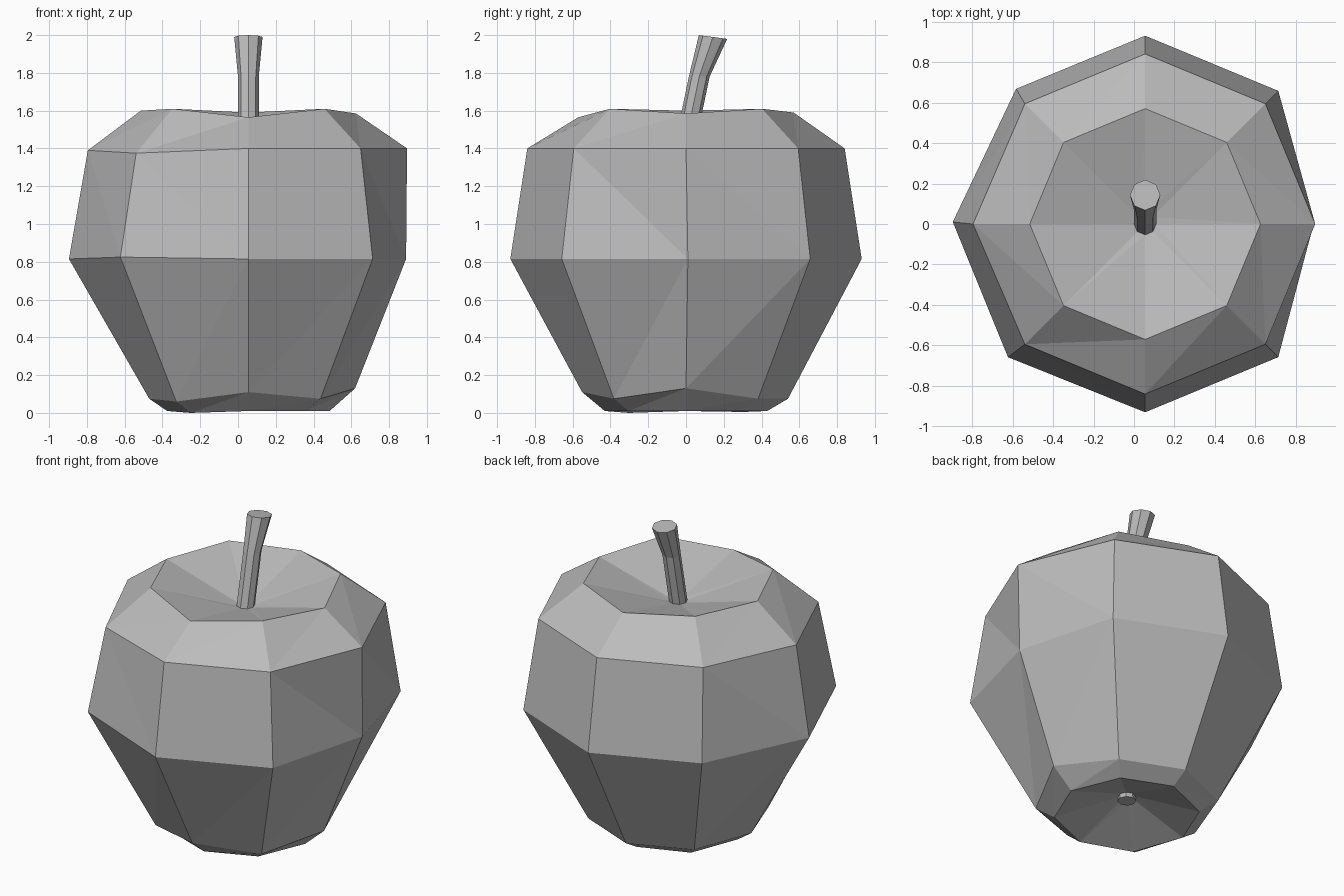
import bpy, bmesh
from math import sin, cos, pi
from mathutils import Vector

if "Cube" in bpy.data.objects:
    bpy.data.objects.remove(bpy.data.objects["Cube"], do_unlink=True)

SIDES = 8
AXIS_X = 0.055
RIGHT, BACK_RIGHT, BACK, BACK_LEFT, LEFT, FRONT_LEFT, FRONT, FRONT_RIGHT = range(SIDES)

grey = bpy.data.materials.new("plain grey")
grey.use_nodes = True
grey.diffuse_color = (0.5, 0.5, 0.5, 1)
grey.node_tree.nodes["Principled BSDF"].inputs["Base Color"].default_value = (0.5, 0.5, 0.5, 1)


def ring(radius, z, y=0, tilt=0, nudges=None):
    """Octagon around the core axis, with hand-made offsets on chosen corners."""
    points = []
    for i in range(SIDES):
        a = 2 * pi * i / SIDES
        p = Vector((AXIS_X + radius * cos(a), y + radius * sin(a), z + tilt * sin(a)))
        points.append(p + Vector((nudges or {}).get(i, (0, 0, 0))))
    return points


def loft(name, rings, flipped=()):
    """Skin a stack of rings, top to bottom, with triangles and capped ends."""
    bm = bmesh.new()
    rows = [[bm.verts.new(p) for p in r] for r in rings]
    for band, (top, low) in enumerate(zip(rows, rows[1:])):
        for i in range(SIDES):
            j = (i + 1) % SIDES
            if band in flipped:
                bm.faces.new((top[i], low[i], low[j]))
                bm.faces.new((top[i], low[j], top[j]))
            else:
                bm.faces.new((top[i], low[i], top[j]))
                bm.faces.new((top[j], low[i], low[j]))
    bm.faces.new(rows[0])
    bm.faces.new(rows[-1][::-1])
    bmesh.ops.recalc_face_normals(bm, faces=bm.faces)
    mesh = bpy.data.meshes.new(name)
    bm.to_mesh(mesh)
    bm.free()
    mesh.materials.append(grey)
    obj = bpy.data.objects.new(name, mesh)
    bpy.context.collection.objects.link(obj)


# Fruit body: dimpled top, broad shoulders, tapered base with a hollow
body = [
    ring(0.05, 1.45),
    ring(0.57, 1.61, nudges={RIGHT: (0, 0, -.025), BACK: (0, 0, -.02),
                             LEFT: (0, 0, -.01), FRONT: (0, 0, -.045)}),
    ring(0.84, 1.4, nudges={LEFT: (-.01, 0, -.01), FRONT_LEFT: (0, 0, -.025)}),
    ring(0.93, 0.815, nudges={RIGHT: (-.095, .01, 0), LEFT: (-.02, .01, 0),
                              FRONT_LEFT: (-.02, 0, .01), BACK_LEFT: (.02, .01, 0)}),
    ring(0.54, 0.075, nudges={RIGHT: (.025, 0, .055), LEFT: (.015, 0, 0),
                              FRONT: (0, -.01, .035), FRONT_LEFT: (0, 0, -.015)}),
    ring(0.43, 0.01, nudges={FRONT_LEFT: (0, 0, -.01), BACK_LEFT: (0, 0, -.005)}),
    ring(0.05, 0.13),
]
loft("fruit_body", body, flipped=(2,))

# Stem: bends backwards and flares at its tilted tip
loft("stem", [ring(0.075, 1.99, y=0.143, tilt=-.01), ring(0.055, 1.78, y=0.07),
              ring(0.055, 1.42, y=-.005)])

# Small blossom nub in the base hollow
loft("base_nub", [ring(0.05, 0.15), ring(0.055, 0.1)])
